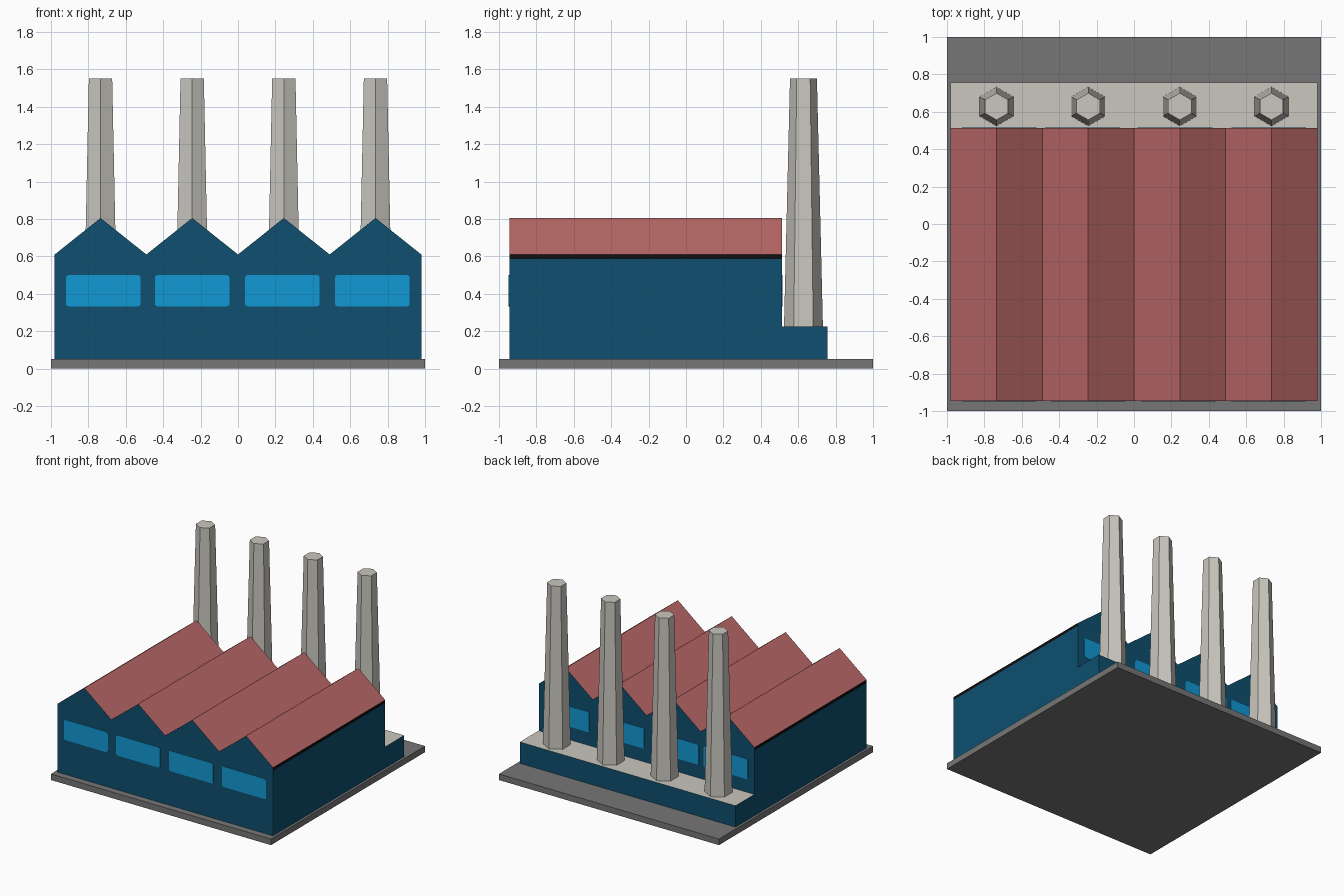
import bpy, bmesh, math
from mathutils import Matrix

if "Cube" in bpy.data.objects:
    bpy.data.objects.remove(bpy.data.objects["Cube"])


def material(name, r, g, b):
    lin = [((c / 255 + 0.055) / 1.055) ** 2.4 if c > 10 else c / 255 / 12.92 for c in (r, g, b)]
    m = bpy.data.materials.new(name)
    m.diffuse_color = (*lin, 1)
    m.use_nodes = True
    m.node_tree.nodes["Principled BSDF"].inputs["Base Color"].default_value = m.diffuse_color
    return m


WALL = material("wall_blue", 14, 79, 112)
GLASS = material("window_blue", 17, 152, 212)
ROOF = material("roof_red", 184, 102, 102)
STONE = material("pale_concrete", 202, 199, 191)
SLAB = material("dark_grey", 118, 118, 119)
TRIM = material("black_trim", 14, 14, 14)


def finish(name, bm, mats, rule=None):
    bmesh.ops.recalc_face_normals(bm, faces=bm.faces)
    bm.normal_update()
    if rule:
        for f in bm.faces:
            f.material_index = rule(f)
    me = bpy.data.meshes.new(name)
    bm.to_mesh(me)
    bm.free()
    for m in mats:
        me.materials.append(m)
    ob = bpy.data.objects.new(name, me)
    bpy.context.collection.objects.link(ob)
    return ob


def box(name, x, y, z, mats, rule=None, round_corners=0):
    bm = bmesh.new()
    bmesh.ops.create_cube(bm, size=1)
    for v in bm.verts:
        v.co = [lo + (c + 0.5) * (hi - lo) for c, (lo, hi) in zip(v.co, (x, y, z))]
    if round_corners:
        edges = [e for e in bm.edges if abs(e.verts[0].co.y - e.verts[1].co.y) > 1e-4]
        bmesh.ops.bevel(bm, geom=edges, offset=round_corners, segments=2,
                        profile=0.5, affect='EDGES')
    return finish(name, bm, mats, rule)


# ground slab
box("base_slab", (-1, 1), (-1, 1), (0, 0.05), [SLAB])

# main hall: zigzag gable profile extruded front to back
HALF, FRONT, BACK = 0.98, -0.945, 0.512
bay = HALF / 2
profile = [(-HALF, 0.05), (HALF, 0.05), (HALF, 0.585)]
profile += [(HALF - i * bay / 2, 0.805 if i % 2 else 0.61) for i in range(9)]
profile += [(-HALF, 0.585)]
bm = bmesh.new()
face = bm.faces.new([bm.verts.new((x, FRONT, z)) for x, z in profile])
ext = bmesh.ops.extrude_face_region(bm, geom=[face], use_keep_orig=True)
for v in ext["geom"]:
    if isinstance(v, bmesh.types.BMVert):
        v.co.y = BACK


def hall_colour(f):
    if f.normal.z > 0.3:
        return 1                                    # roof slopes
    if abs(f.normal.x) > 0.9 and f.calc_center_median().z > 0.585:
        return 2                                    # eave strip
    return 0


finish("main_hall", bm, [WALL, ROOF, TRIM], hall_colour)

# low rear annex with concrete top
box("rear_annex", (-HALF, HALF), (BACK, 0.757), (0.05, 0.225), [WALL, STONE],
    lambda f: int(f.normal.z > 0.5))

# windows on the front and back walls
for side, y, starts in (("front", FRONT, (-0.92, -0.445, 0.037, 0.518)),
                        ("back", BACK, (-0.92, -0.475, 0.02, 0.52))):
    for i, x in enumerate(starts):
        box(f"{side}_window_{i + 1}", (x, x + 0.4), (y - 0.003, y + 0.003),
            (0.333, 0.5), [GLASS], round_corners=0.014)

# tapered six-sided chimneys, corners pointing front and back
for i in range(4):
    bm = bmesh.new()
    bmesh.ops.create_cone(bm, cap_ends=True, segments=6, radius1=0.104, radius2=0.072,
                          depth=1.325)
    # put a corner exactly on the y axis
    v = bm.verts[:][0].co
    turn = math.pi / 2 - math.atan2(v.y, v.x)
    bmesh.ops.transform(bm, verts=bm.verts,
                        matrix=Matrix.Translation((-0.735 + i * 0.49, 0.628, 0.8875))
                        @ Matrix.Rotation(turn, 4, 'Z'))
    finish(f"chimney_{i + 1}", bm, [STONE])
